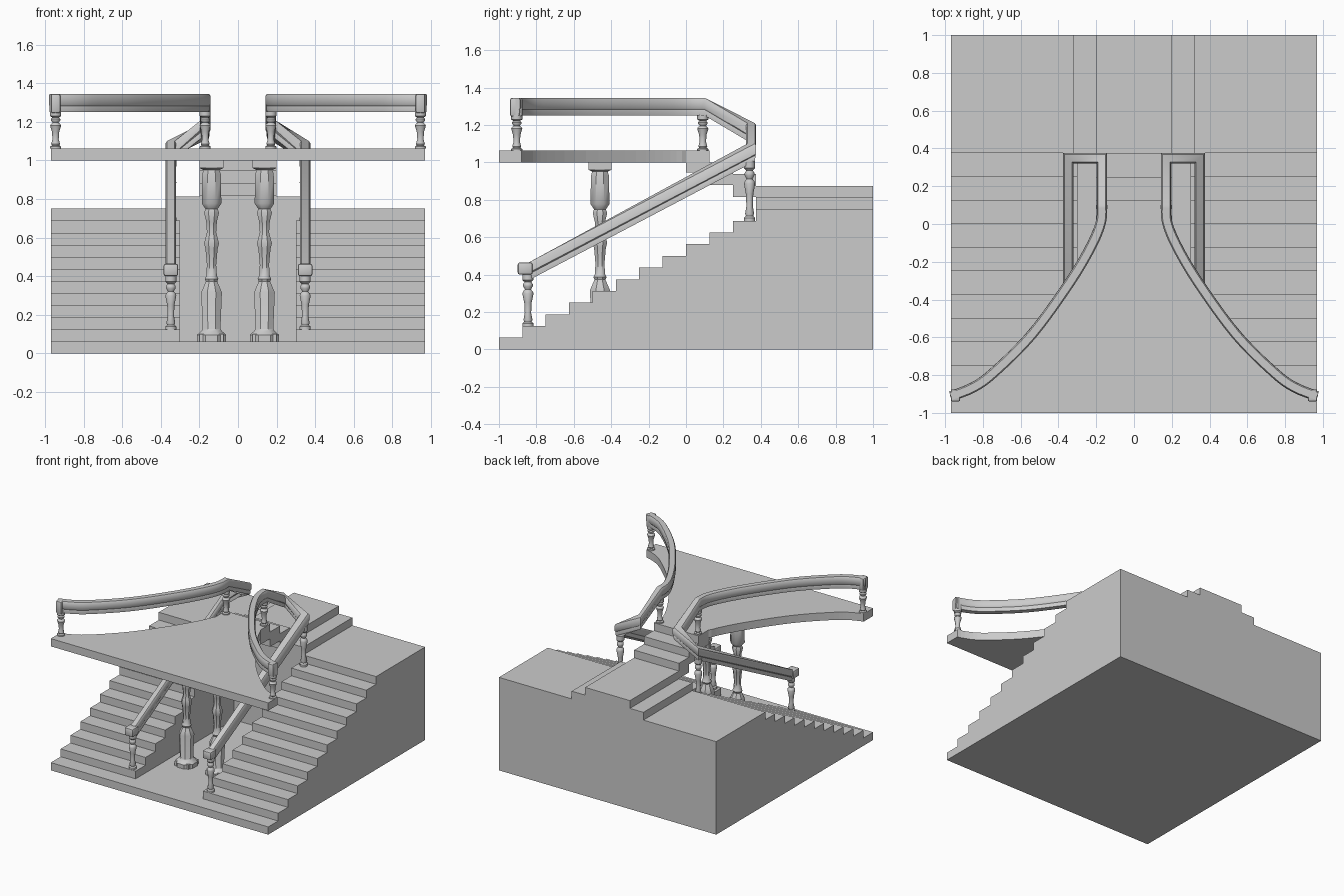
import bpy, bmesh, math
from mathutils import Vector

if "Cube" in bpy.data.objects:
    bpy.data.objects.remove(bpy.data.objects["Cube"])

stone = bpy.data.materials.new("grey_stone")
stone.diffuse_color = (0.6, 0.6, 0.6, 1)
stone.use_nodes = True
stone.node_tree.nodes["Principled BSDF"].inputs["Base Color"].default_value = stone.diffuse_color


def finish(name, bm, smooth=False):
    bmesh.ops.recalc_face_normals(bm, faces=bm.faces)
    me = bpy.data.meshes.new(name)
    bm.to_mesh(me)
    bm.free()
    me.materials.append(stone)
    ob = bpy.data.objects.new(name, me)
    bpy.context.collection.objects.link(ob)
    if smooth:
        bpy.ops.object.select_all(action='DESELECT')
        ob.select_set(True)
        bpy.context.view_layer.objects.active = ob
        bpy.ops.object.shade_smooth_by_angle(angle=math.radians(40))
    return ob


def prism(name, pts, axis, a, b):
    """Extrude a 2D outline along 'x' (points are y,z) or 'z' (points are x,y)."""
    bm = bmesh.new()
    put = (lambda p, d: (d, p[0], p[1])) if axis == 'x' else (lambda p, d: (p[0], p[1], d))
    f = bm.faces.new([bm.verts.new(put(p, a)) for p in pts])
    ext = bmesh.ops.extrude_face_region(bm, geom=[f])
    vs = [v for v in ext['geom'] if isinstance(v, bmesh.types.BMVert)]
    bmesh.ops.translate(bm, verts=vs, vec=(b - a, 0, 0) if axis == 'x' else (0, 0, b - a))
    return finish(name, bm)


def box(name, x0, x1, y0, y1, z0, z1, bevel=0):
    bm = bmesh.new()
    bmesh.ops.create_cube(bm, size=1)
    for v in bm.verts:
        v.co = ((x0 + x1) / 2 + v.co.x * (x1 - x0), (y0 + y1) / 2 + v.co.y * (y1 - y0),
                (z0 + z1) / 2 + v.co.z * (z1 - z0))
    if bevel:
        bmesh.ops.bevel(bm, geom=bm.edges[:], offset=bevel, segments=2, profile=0.5, affect='EDGES')
    return finish(name, bm, bevel > 0)


def turned(name, x, y, z0, h, profile, sides):
    """Turned post: profile holds (radius, height fraction)."""
    bm = bmesh.new()
    rings = []
    for r, t in profile:
        rings.append([bm.verts.new((x + r * math.cos(2 * math.pi * (i + .5) / sides),
                                    y + r * math.sin(2 * math.pi * (i + .5) / sides),
                                    z0 + t * h)) for i in range(sides)])
    for a, b in zip(rings, rings[1:]):
        for i in range(sides):
            j = (i + 1) % sides
            bm.faces.new((a[i], a[j], b[j], b[i]))
    bm.faces.new(rings[0])
    bm.faces.new(rings[-1])
    return finish(name, bm, True)


def sweep(name, path, section):
    """Sweep an upright section (side, height) along a path with mitred turns."""
    bm = bmesh.new()
    rings = []
    for i, p in enumerate(path):
        ds = []
        if i > 0:
            ds.append((p - path[i - 1]).xy.normalized())
        if i < len(path) - 1:
            ds.append((path[i + 1] - p).xy.normalized())
        t = sum(ds, Vector((0, 0))).normalized()
        side = Vector((t.y, -t.x, 0)) / max(t.dot(ds[0]), .3)
        rings.append([bm.verts.new(p + side * u + Vector((0, 0, w))) for u, w in section])
    n = len(section)
    for a, b in zip(rings, rings[1:]):
        for i in range(n):
            j = (i + 1) % n
            bm.faces.new((a[i], a[j], b[j], b[i]))
    bm.faces.new(rings[0])
    bm.faces.new(rings[-1])
    return finish(name, bm, True)


# base slab and landing block
box("base_slab", -.97, .97, -1, 1, 0, .0625)
box("landing_block", -.97, .97, .375, 1, .0625, .75)
box("landing_lower_tier", -.32, .32, .375, 1, .75, .8125)
box("landing_upper_tier", -.2, .2, .375, 1, .8125, .875)

# two side flights with the open bay between them
outline = [(.375, .0625), (-.875, .0625)]
for k in range(10):
    y, z = -.875 + .125 * k, .125 + .0625 * k
    outline += [(y, z), (y + .125, z)]
for s in (-1, 1):
    prism("side_flight", outline, 'x', s * .3, s * .97)

# upper flight from the landing to the balcony
prism("upper_flight", [(.375, .815), (.375, .9375), (.25, .9375), (.25, 1), (.125, 1),
                       (.125, 1.0625), (0, 1.0625), (0, .945), (.125, .945), (.125, .88),
                       (.25, .88), (.25, .815)], 'x', -.2, .2)

# rail curve seen from above, densified with a Catmull-Rom spline
ctrl = [(.17, .1), (.175, .01), (.225, -.115), (.34, -.31), (.54, -.585), (.74, -.785),
        (.85, -.865), (.97, -.912)]
ctrl = [Vector(c) for c in ctrl]
curve = []
for i in range(len(ctrl) - 1):
    p0, p1, p2, p3 = ctrl[max(i - 1, 0)], ctrl[i], ctrl[i + 1], ctrl[min(i + 2, len(ctrl) - 1)]
    for q in range(4):
        t = q / 4
        curve.append(.5 * (2 * p1 + (p2 - p0) * t + (2 * p0 - 5 * p1 + 4 * p2 - p3) * t * t
                           + (3 * p1 - p0 - 3 * p2 + p3) * t ** 3))
curve.append(ctrl[-1])

# balcony: its edge follows the outer side of the rail
edge = [(.2, 0)]
for a, b in zip(curve, curve[1:]):
    m, d = (a + b) / 2, (b - a).normalized()
    e = m + Vector((-d.y, d.x)) * .028
    if e.y < -.01:
        edge.append((e.x, e.y))
edge = [p for p in edge if p[0] < .96] + [(.97, -.88), (.97, -1)]
prism("balcony", edge + [(-x, y) for x, y in reversed(edge)], 'z', 1.0, 1.0625)

# handrail section, measured down from the top
half = [(.02, -.095), (.023, -.07), (.021, -.063), (.027, -.055), (.027, -.012), (.02, 0)]
section = half + [(-u, w) for u, w in reversed(half)]

column_profile = [(.082, 0), (.082, .035), (.055, .06), (.05, .07), (.058, .27), (.045, .30),
                  (.032, .33), (.038, .345), (.03, .36), (.026, .42), (.034, .51), (.042, .54),
                  (.034, .57), (.026, .60), (.03, .66), (.042, .71), (.034, .73), (.055, .76),
                  (.052, .92), (.045, .945), (.066, .955), (.066, 1)]
baluster_profile = [(.03, 0), (.03, .05), (.02, .08), (.024, .12), (.017, .25), (.02, .45),
                    (.03, .62), (.026, .66), (.016, .70), (.026, .76), (.026, .80), (.018, .84),
                    (.03, .88), (.03, 1)]

for s in (-1, 1):
    # continuous handrail: stair slope, turn, upper slope, balcony curve
    pts = [(.348, -.85, .46), (.348, .348, 1.10), (.17, .348, 1.21)]
    pts += [(c.x, c.y, 1.345) for c in curve]
    sweep("handrail", [Vector((s * x, y, z)) for x, y, z in pts], section)
    # rail end blocks
    box("stair_rail_cap", s * .348 - .038, s * .348 + .038, -.9, -.82, .4, .465, .012)
    box("balcony_rail_cap", s * .945 - .025, s * .945 + .025, -.94, -.875, 1.245, 1.345, .01)
    # balusters
    for x, y, z0, h in ((.348, -.845, .125, .28), (.348, .34, .6875, .32),
                        (.17, .09, 1.0625, .19), (.945, -.905, 1.0625, .19)):
        turned("baluster", s * x, y, z0, h, baluster_profile, 10)
    # balcony columns on the floor of the bay
    turned("balcony_column", s * .137, -.46, .0625, .94, column_profile, 8)
    box("column_foot", s * .137 - .062, s * .137 + .062, -.522, -.398, .0625, .1)
    box("column_cap", s * .137 - .062, s * .137 + .062, -.522, -.398, .96, 1.0)
